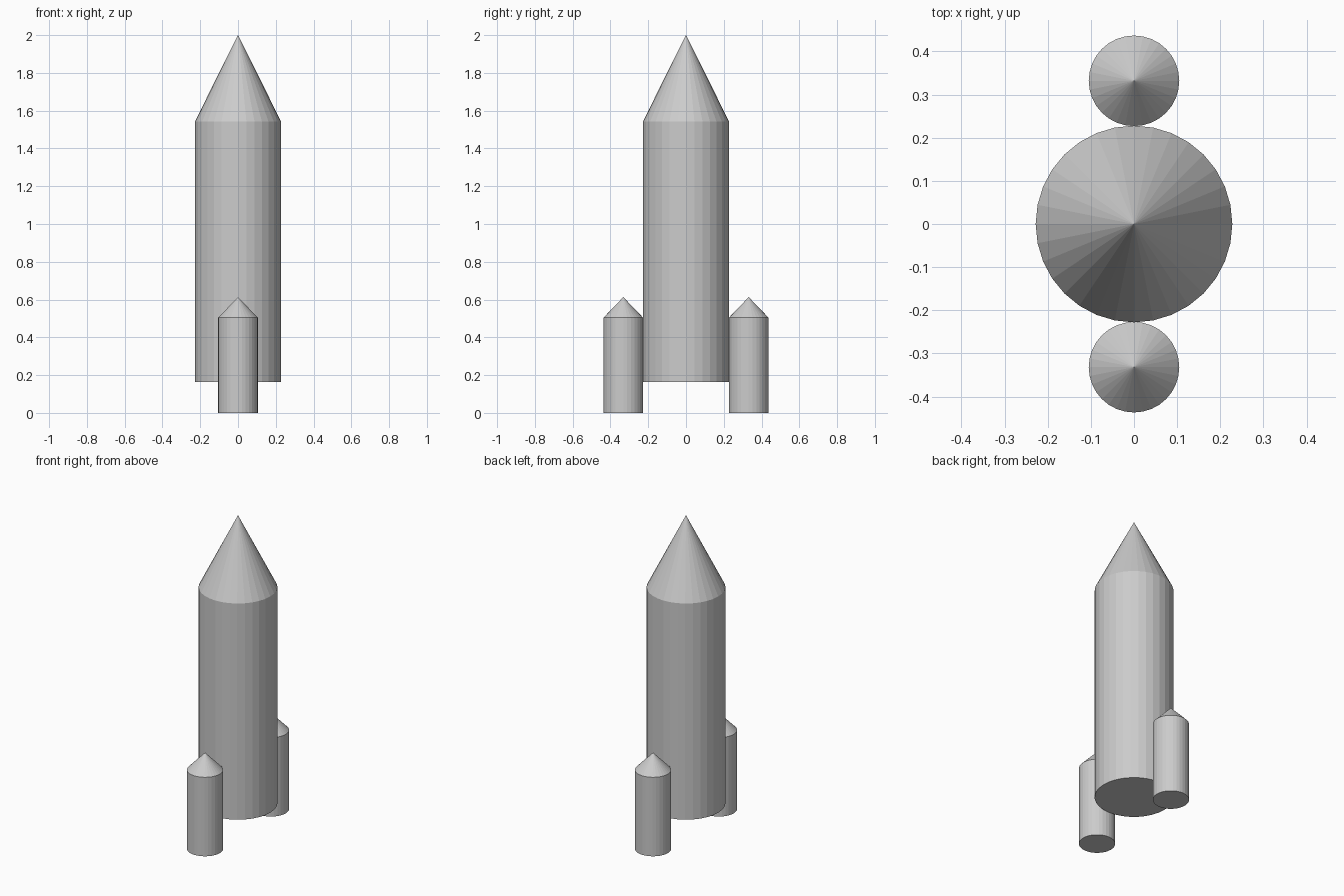
import bpy
import bmesh
from math import cos, sin, tau

if "Cube" in bpy.data.objects:
    bpy.data.objects.remove(bpy.data.objects["Cube"])

SIDES = 32


def rocket(name, radius, bottom, shoulder, tip, y=0.0):
    """Flat-shaded cylinder with a pointed cone on top, closed underneath."""
    bm = bmesh.new()

    def ring(z):
        return [bm.verts.new((radius * sin(tau * i / SIDES),
                              radius * cos(tau * i / SIDES), z))
                for i in range(SIDES)]

    low, high = ring(bottom), ring(shoulder)
    apex = bm.verts.new((0, 0, tip))
    bm.faces.new(low)
    for i in range(SIDES):
        j = (i + 1) % SIDES
        bm.faces.new((low[i], low[j], high[j], high[i]))
        bm.faces.new((high[i], high[j], apex))
    bmesh.ops.recalc_face_normals(bm, faces=bm.faces)
    mesh = bpy.data.meshes.new(name)
    bm.to_mesh(mesh)
    bm.free()
    obj = bpy.data.objects.new(name, mesh)
    obj.location.y = y
    bpy.context.collection.objects.link(obj)
    return obj


# Main body with nose cone
rocket("main_body", 0.228, 0.164, 1.543, 2.0)

# Side boosters at front and back
for label, side in (("front", -1), ("back", 1)):
    rocket(label + "_booster", 0.105, 0.0, 0.504, 0.613, side * 0.332)
